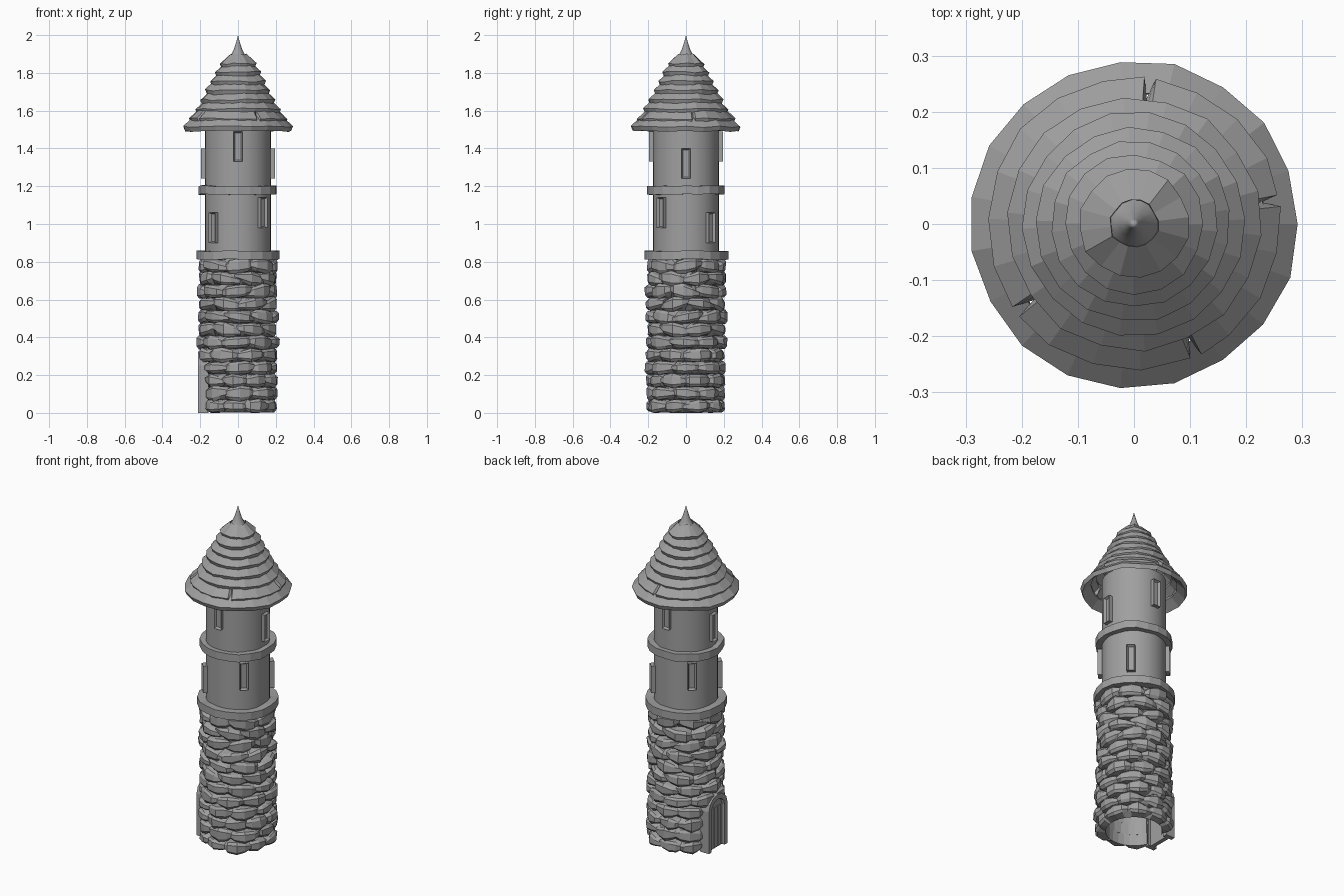
import bpy, bmesh, math, random
from math import pi, sin, cos
from mathutils import Matrix, Vector

random.seed(7)
cube = bpy.data.objects.get("Cube")
if cube:
    bpy.data.objects.remove(cube, do_unlink=True)

GREY = (0.35, 0.35, 0.35, 1)
stone_grey = bpy.data.materials.new("stone_grey")
stone_grey.use_nodes = True
stone_grey.diffuse_color = GREY
stone_grey.node_tree.nodes["Principled BSDF"].inputs["Base Color"].default_value = GREY


def jit(a):
    return random.uniform(-a, a)


def finish(name, bm, smooth=False):
    bmesh.ops.remove_doubles(bm, verts=bm.verts, dist=0.0001)
    bmesh.ops.recalc_face_normals(bm, faces=bm.faces)
    mesh = bpy.data.meshes.new(name)
    bm.to_mesh(mesh)
    bm.free()
    mesh.materials.append(stone_grey)
    obj = bpy.data.objects.new(name, mesh)
    bpy.context.collection.objects.link(obj)
    if smooth:
        bpy.ops.object.select_all(action='DESELECT')
        obj.select_set(True)
        bpy.context.view_layer.objects.active = obj
        bpy.ops.object.shade_smooth_by_angle(angle=math.radians(40))
    return obj


def polar(ang, r, z):
    return Vector((r * cos(ang), r * sin(ang), z))


def skin(bm, loops, wrap_loops, wrap_profile=True):
    """Join rows of points with quads; optional wrap in each direction."""
    rows = [[bm.verts.new(p) for p in loop] for loop in loops]
    n, m = len(rows), len(rows[0])
    for i in range(n if wrap_loops else n - 1):
        for j in range(m if wrap_profile else m - 1):
            a, b = rows[i], rows[(i + 1) % n]
            k = (j + 1) % m
            bm.faces.new((a[j], a[k], b[k], b[j]))
    if not wrap_loops:
        bm.faces.new(rows[0])
        bm.faces.new(rows[-1])


def lathe(name, profile, sides, closed=True, jr=0.0, jz=0.0, turn=0.0, notches=(), smooth=False):
    """Spin a profile, with uneven columns and optional chipped notches in the rim."""
    columns = [(turn + 2 * pi * i / sides, 0.0) for i in range(sides)]
    for a in notches:
        columns = [c for c in columns if abs((c[0] - a + pi) % (2 * pi) - pi) > 0.06]
        columns += [(a - 0.04, 0.0), (a + 0.01, 0.035), (a + 0.04, 0.0)]
    columns.sort(key=lambda c: c[0] % (2 * pi))
    rim = max(r for r, z in profile)
    loops = []
    for ang, cut in columns:
        dr, dz = jit(jr), jit(jz)
        loops.append([polar(ang, r + (dr - (cut if r > rim - 0.02 else 0)) * (r > 0), z + dz)
                      for r, z in profile])
    bm = bmesh.new()
    skin(bm, loops, True, closed)
    return finish(name, bm, smooth)


# Rough stone base, laid in overlapping courses around a hollow core
def add_stone(bm, ang, half_arc, z, tilt):
    loops = []
    out, height = 0.213 + jit(0.006), 0.036 + jit(0.004)
    for t in (-1, -0.55, 0, 0.55, 1):
        taper = (1 - 0.62 * abs(t) ** 1.6) * (1 + jit(0.15))
        a = ang + t * half_arc + jit(0.03)
        r = out - 0.026 * abs(t) ** 2 + jit(0.005)
        zc = z + tilt * t
        points = [polar(a, 0.155, z - 0.035), polar(a, r - 0.012, zc - height * taper),
                  polar(a, r, zc - height * taper * 0.55),
                  polar(a, r + jit(0.004), zc + height * taper * 0.6),
                  polar(a, r - 0.012, zc + height * taper), polar(a, 0.155, z + 0.035)]
        for p in points:
            p.z = max(p.z, 0.0)
        loops.append(points)
    skin(bm, loops, False)


base = bmesh.new()
for row in range(12):
    z = 0.036 + 0.0675 * row
    door_row = z < 0.30
    gap = 0.46 if door_row else 0.0
    count = 8 - row % 2 if door_row else 8
    step = (2 * pi - 2 * gap) / count
    start = pi + gap + (0 if door_row else step * 0.5 * (row % 2) + jit(0.08))
    for i in range(count):
        tilt = jit(0.007) if row < 6 else jit(0.005) + random.choice((-1, 1)) * 0.012
        add_stone(base, start + step * (i + 0.5), step * 0.6, z, tilt)
finish("stone_base", base)

# Upper shaft and the two belts
lathe("tower_shaft", [(0, 0.79), (0.175, 0.79), (0.175, 1.56), (0, 1.56)], 32,
      closed=False, smooth=True)
for name, r, z in (("lower_belt", 0.221, 0.812), ("upper_belt", 0.207, 1.157)):
    lathe(name, [(0.15, z), (r, z), (r, z + 0.045), (0.15, z + 0.045)], 20, jr=0.004, jz=0.004)


# Slit windows with raised frames and sunken panes
def window(name, ang, z0):
    bm = bmesh.new()
    bmesh.ops.create_cube(bm, size=1, matrix=Matrix.Translation((0.18, 0, z0 + 0.08))
                          @ Matrix.Diagonal((0.032, 0.046, 0.16, 1)))
    bm.faces.ensure_lookup_table()
    front = max(bm.faces, key=lambda f: f.calc_center_median().x)
    bmesh.ops.inset_region(bm, faces=[front], thickness=0.011)
    bmesh.ops.translate(bm, verts=front.verts, vec=(-0.014, 0, 0))
    bm.transform(Matrix.Rotation(ang, 4, 'Z'))
    finish(name, bm)


for i in range(4):
    window(f"upper_window_{i + 1}", i * pi / 2, 1.33 if i % 2 else 1.24)
    window(f"lower_window_{i + 1}", i * pi / 2 + pi / 4, 0.98 if i % 2 else 0.90)


# Arched doorway on the side
def arch(half_width, spring, top, x):
    side = [(-half_width, 0), (-half_width, spring)]
    curve = [(-half_width * cos(a), spring + (top - spring) * sin(a))
             for a in (pi * k / 6 for k in range(1, 6))]
    points = side + curve + [(half_width, spring), (half_width, 0)]
    return [Vector((x, y, z)) for y, z in points]


frame = bmesh.new()
outer_f, inner_f = arch(0.088, 0.25, 0.325, -0.213), arch(0.062, 0.24, 0.297, -0.213)
outer_b, inner_b = arch(0.088, 0.25, 0.325, -0.155), arch(0.062, 0.24, 0.297, -0.155)
skin(frame, list(zip(outer_f, inner_f, inner_b, outer_b)), False)
finish("door_frame", frame)

panel = bmesh.new()
skin(panel, [arch(0.064, 0.24, 0.299, -0.194), arch(0.064, 0.24, 0.299, -0.17)], False)
finish("door_panel", panel)
for y in (-0.032, 0, 0.032):
    bm = bmesh.new()
    bmesh.ops.create_cube(bm, size=1, matrix=Matrix.Translation((-0.195, y, 0.125))
                          @ Matrix.Diagonal((0.008, 0.026, 0.24, 1)))
    finish("door_plank", bm)

# Overlapping roof tiers, thin shells with a thick lip
radii = (0.292, 0.262, 0.226, 0.199, 0.173, 0.149, 0.124, 0.098)
heights = (1.492, 1.535, 1.585, 1.635, 1.685, 1.733, 1.78, 1.825)
for i, (r, z) in enumerate(zip(radii, heights)):
    profile = [(r - 0.01, z), (r, z + 0.024), (r - 0.055, z + 0.074), (r - 0.057, z + 0.046)]
    chips = (0.16, 1.46, 3.78, 5.15) if i == 1 else ()
    lathe(f"roof_tier_{i + 1}", profile, 19 - i // 2, jr=0.003, jz=0.005,
          turn=i * 0.13, notches=chips)

# Pointed finial
lathe("roof_spire", [(0, 1.868), (0.052, 1.872), (0.034, 1.9), (0.02, 1.93), (0.009, 1.965), (0, 2.0)],
      12, closed=False, smooth=True)
